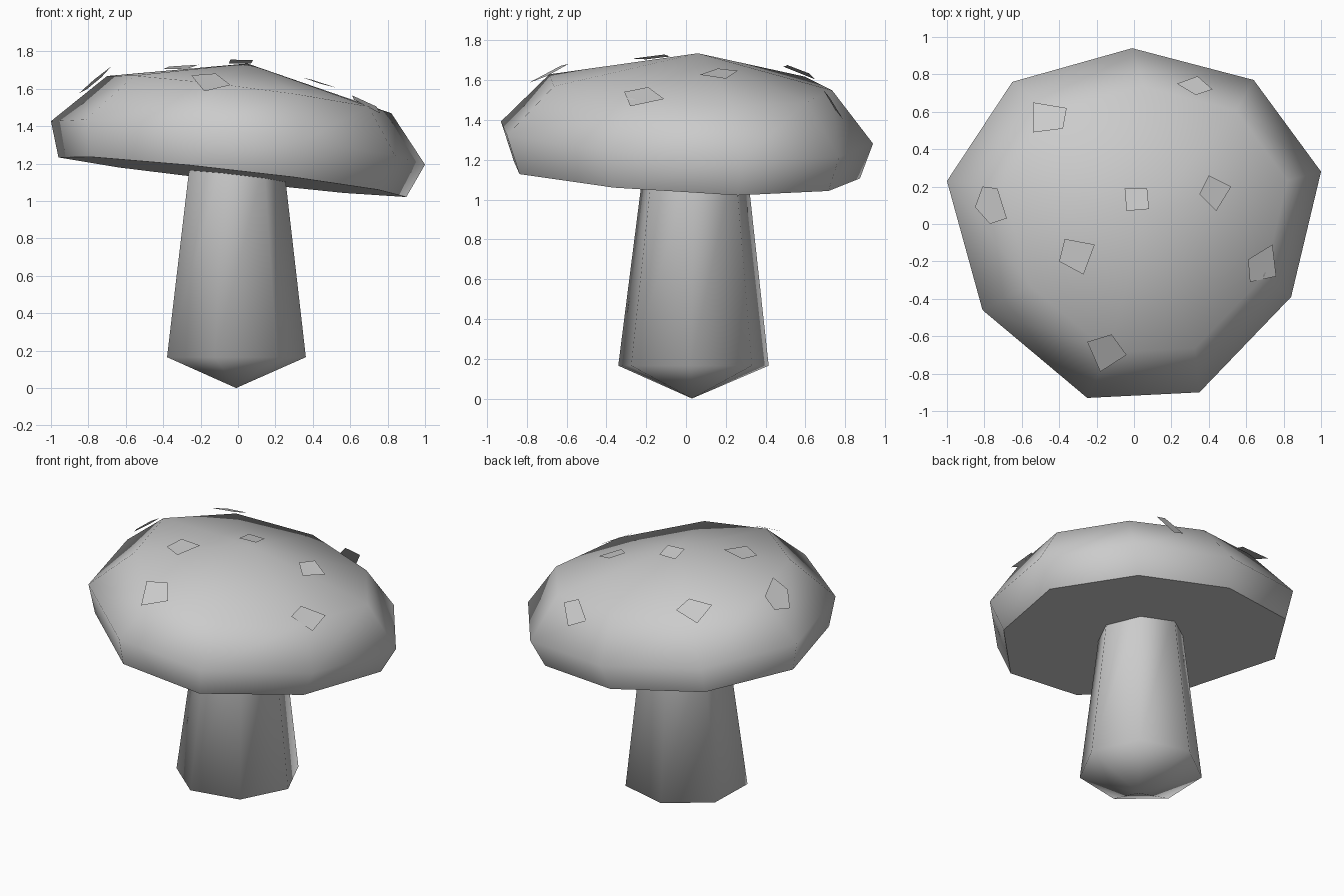
import bpy
import bmesh
from math import cos, sin, pi

default_cube = bpy.data.objects.get("Cube")
if default_cube:
    bpy.data.objects.remove(default_cube, do_unlink=True)

# One plain grey for every part
grey = bpy.data.materials.new("light_grey")
grey.use_nodes = True
grey_value = (0.6, 0.6, 0.6, 1)
grey.diffuse_color = grey_value
grey.node_tree.nodes["Principled BSDF"].inputs["Base Color"].default_value = grey_value


def add_object(name, bm):
    """Turn a bmesh into a named, coloured object."""
    mesh = bpy.data.meshes.new(name)
    bm.to_mesh(mesh)
    bm.free()
    mesh.materials.append(grey)
    obj = bpy.data.objects.new(name, mesh)
    bpy.context.collection.objects.link(obj)
    return obj


def add_ring(bm, points):
    return [bm.verts.new(p) for p in points]


def bridge(bm, lower, upper):
    """Quads between two rings of equal length, smooth shaded."""
    count = len(lower)
    for i in range(count):
        j = (i + 1) % count
        bm.faces.new((lower[i], lower[j], upper[j], upper[i])).smooth = True


def fan(bm, ring, tip):
    """Triangles from a ring to a tip, smooth shaded."""
    centre = bm.verts.new(tip)
    for i in range(len(ring)):
        bm.faces.new((ring[i], ring[(i + 1) % len(ring)], centre)).smooth = True


def finish(bm):
    bmesh.ops.recalc_face_normals(bm, faces=bm.faces[:])


# Stem: seven sides, tapering upward, with a shallow pointed foot
def stem_ring(radius, x, y, z, sides=7):
    turns = [2 * pi * i / sides - 0.03 for i in range(sides)]
    return [(x + radius * cos(t), y + radius * sin(t), z) for t in turns]


bm = bmesh.new()
foot = add_ring(bm, stem_ring(0.388, -0.025, 0.035, 0.165))
neck = add_ring(bm, stem_ring(0.262, -0.018, 0.045, 1.2))
bridge(bm, foot, neck)
fan(bm, foot, (-0.01, 0.03, 0))
bm.faces.new(neck)
finish(bm)
add_object("stem", bm)

# Cap: an uneven nine-sided outline, repeated as three tilted rings
outline = [(-0.01, 0.94), (-0.65, 0.76), (-1, 0.23), (-0.81, -0.46), (-0.25, -0.93),
           (0.35, -0.9), (0.84, -0.39), (1, 0.28), (0.64, 0.77)]


def cap_ring(scale, shift_x, shift_y, height, slope_x, slope_y):
    ring = []
    for px, py in outline:
        x, y = px * scale + shift_x, py * scale + shift_y
        ring.append((x, y, height + slope_x * x + slope_y * y))
    return ring


bm = bmesh.new()
rim = add_ring(bm, cap_ring(0.93, -0.03, 0, 1.132, -0.113, -0.035))
middle = add_ring(bm, cap_ring(1, 0, 0, 1.322, -0.115, -0.045))
shoulder = add_ring(bm, cap_ring(0.76, 0.06, 0.02, 1.585, -0.13, -0.04))
bridge(bm, rim, middle)
bridge(bm, middle, shoulder)
fan(bm, shoulder, (0.05, 0.06, 1.735))

# Flat underside with its own vertices, so the rim stays crisp
underside = add_ring(bm, [v.co.copy() for v in rim])
bm.faces.new(list(reversed(underside)))
bm.normal_update()
for face in bm.faces:
    outward = face.calc_center_median()
    outward.z -= 1.3
    if face.normal.dot(outward) < 0:
        face.normal_flip()
add_object("cap", bm)

# Spots: flat chips, each on a plane (height at centre, slope in x, slope in y)
spots = {
    "crown": ((1.745, 0, -0.17), [(-0.05, 0.19), (0.07, 0.19), (0.08, 0.08), (-0.04, 0.07)]),
    "back_right": ((1.645, 0.1, -0.4),
                   [(-0.54, 0.65), (-0.36, 0.62), (-0.38, 0.51), (-0.54, 0.49)]),
    "back_left": ((1.48, 0.1, -1.5), [(0.23, 0.75), (0.34, 0.79), (0.42, 0.72), (0.33, 0.69)]),
    "right": ((1.64, 0.8, -0.1),
              [(-0.81, 0.2), (-0.73, 0.19), (-0.68, 0.03), (-0.77, 0), (-0.85, 0.09)]),
    "left": ((1.635, -0.31, 0.04), [(0.4, 0.26), (0.52, 0.2), (0.44, 0.07), (0.35, 0.16)]),
    "front_right": ((1.715, 0.08, 0.1),
                    [(-0.37, -0.08), (-0.21, -0.11), (-0.27, -0.27), (-0.4, -0.2)]),
    "front_left": ((1.52, -0.55, 0.15),
                   [(0.61, -0.19), (0.74, -0.11), (0.76, -0.28), (0.62, -0.31)]),
    "front": ((1.64, -0.08, 0.5),
              [(-0.25, -0.63), (-0.12, -0.59), (-0.04, -0.7), (-0.18, -0.79)]),
}
for place, ((height, slope_x, slope_y), corners) in spots.items():
    mid_x = sum(x for x, y in corners) / len(corners)
    mid_y = sum(y for x, y in corners) / len(corners)
    bm = bmesh.new()
    ring = add_ring(bm, [(x, y, height + slope_x * (x - mid_x) + slope_y * (y - mid_y))
                         for x, y in corners])
    face = bm.faces.new(ring)
    face.normal_update()
    if face.normal.z < 0:
        face.normal_flip()
    add_object("spot_" + place, bm)
